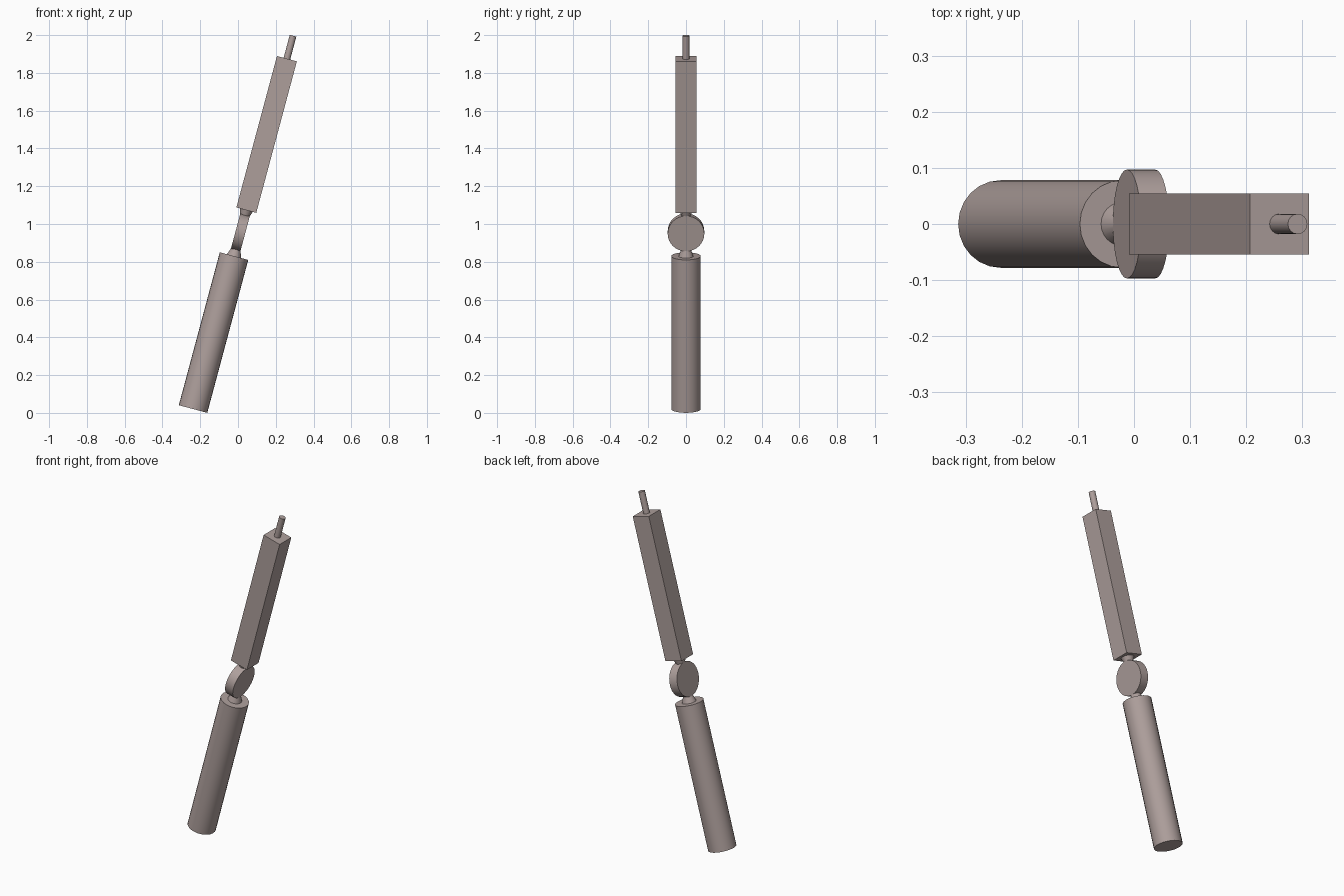
import bpy, math
from mathutils import Matrix, Vector

if "Cube" in bpy.data.objects:
    bpy.data.objects.remove(bpy.data.objects["Cube"])

# Everything sits along one axis leaning 15 degrees toward +x
TILT = math.radians(15)
ROT = Matrix.Rotation(TILT, 4, 'Y')
BASE = Vector((-0.238, 0, 0.0205))

mat = bpy.data.materials.new("warm grey")
mat.diffuse_color = (0.42, 0.345, 0.33, 1)
mat.use_nodes = True
mat.node_tree.nodes["Principled BSDF"].inputs["Base Color"].default_value = mat.diffuse_color


def finish(name, t, extra=Matrix.Identity(4), smooth=True):
    """Place the active object at distance t along the leaning axis."""
    ob = bpy.context.object
    ob.name = name
    if smooth:
        bpy.ops.object.shade_smooth_by_angle(angle=math.radians(35))
    ob.data.transform(extra)
    ob.matrix_world = Matrix.Translation(BASE) @ ROT @ Matrix.Translation((0, 0, t))
    ob.data.materials.append(mat)
    return ob


def tapered(name, t0, t1, r0, r1, n=24):
    bpy.ops.mesh.primitive_cone_add(vertices=n, radius1=r0, radius2=r1, depth=t1 - t0)
    return finish(name, (t0 + t1) / 2)


# Round handle, flared necks and thin tip rod
tapered("handle", 0, 0.838, 0.078, 0.078)
tapered("lower_neck", 0.835, 0.885, 0.04, 0.022)
tapered("upper_neck", 1.05, 1.092, 0.022, 0.036)
tapered("tip_rod", 1.91, 2.046, 0.018, 0.018, 16)

# Upright disc between the necks, flat sides facing across the lean
bpy.ops.mesh.primitive_cylinder_add(vertices=32, radius=0.097, depth=0.052)
finish("joint_disc", 0.968, Matrix.Rotation(math.pi / 2, 4, 'Y'))

# Square upper bar
bpy.ops.mesh.primitive_cube_add(size=1)
finish("square_bar", (1.09 + 1.92) / 2, Matrix.Diagonal((0.109, 0.109, 0.83, 1)), smooth=False)
